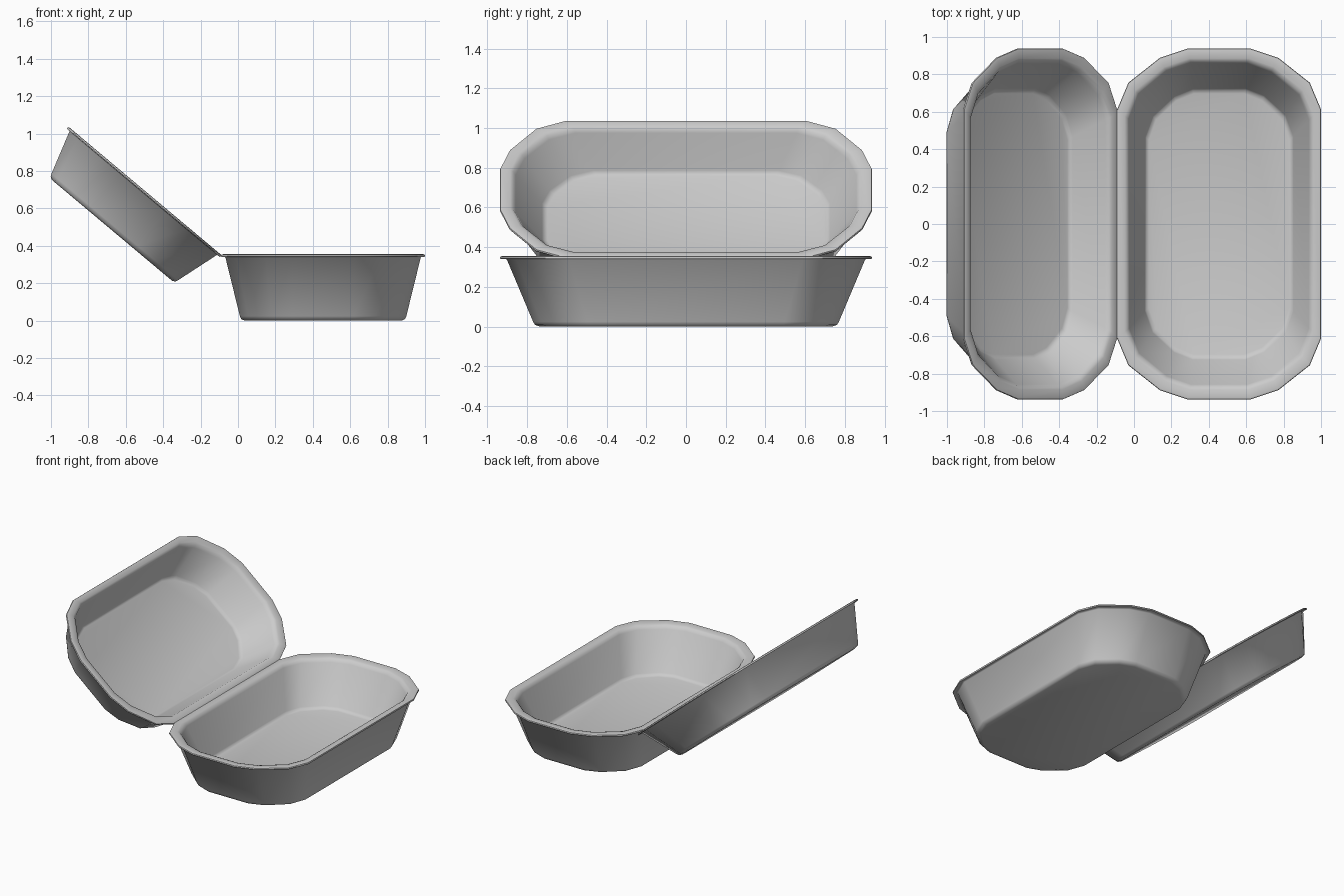
import bpy, bmesh
from math import radians
from mathutils import Matrix, Vector

if "Cube" in bpy.data.objects:
    bpy.data.objects.remove(bpy.data.objects["Cube"])

HINGE = Vector((-0.088, 0, 0.35))


def outline(hx, hy):
    """Rounded rectangle with three-segment corners; corners grow towards the rim."""
    t = (hy - 0.715) / 0.2225
    cx, cy = 0.25 + 0.125 * t, 0.255 + 0.07 * t
    q = [(hx - cx + cx * a, hy - cy + cy * b)
         for a, b in ((1, 0), (0.84, 0.44), (0.39, 0.85), (0, 1))]
    half = q + [(-x, y) for x, y in reversed(q)]
    return half + [(-x, -y) for x, y in half]


def tray(name, h, trim, matrix):
    # half width, half length, height: outside up, over the lip, down the inside
    profile = [
        (0.420, 0.735, 0), (0.437, 0.760, 0.008), (0.445, 0.770, 0.024),
        (0.522, 0.902, h - 0.018), (0.528, 0.915, h - 0.012),
        (0.543, 0.935, h - 0.014), (0.545, 0.9375, h - 0.009),
        (0.543, 0.935, h - 0.002), (0.535, 0.925, h),
        (0.505, 0.885, h - 0.003), (0.490, 0.870, h - 0.010),
        (0.480, 0.858, h - 0.030), (0.397, 0.725, 0.064),
        (0.390, 0.715, 0.052), (0.375, 0.697, 0.046)]
    bm = bmesh.new()
    rings = []
    for hx, hy, z in profile:
        hx -= trim * (hy - 0.715) / 0.2225
        rings.append([bm.verts.new((x, y, z)) for x, y in outline(hx, hy)])
    n = len(rings[0])
    for a, b in zip(rings, rings[1:]):
        for i in range(n):
            j = (i + 1) % n
            bm.faces.new((a[i], a[j], b[j], b[i]))
    bm.faces.new(list(reversed(rings[0])))
    bm.faces.new(rings[-1])
    bm.transform(matrix)
    bmesh.ops.recalc_face_normals(bm, faces=bm.faces)
    return finish(bm, name)


def finish(bm, name):
    mesh = bpy.data.meshes.new(name)
    bm.to_mesh(mesh)
    bm.free()
    ob = bpy.data.objects.new(name, mesh)
    bpy.context.collection.objects.link(ob)
    bpy.ops.object.select_all(action='DESELECT')
    ob.select_set(True)
    bpy.context.view_layer.objects.active = ob
    bpy.ops.object.shade_smooth_by_angle(angle=radians(42))
    return ob


# Base tray standing on the ground
tray("base_tray", 0.355, 0, Matrix.Translation((0.455, 0, 0)))

# Shallower lid tray, swung open about the hinge
tray("lid_tray", 0.275, 0.01,
     Matrix.Translation(HINGE) @ Matrix.Rotation(radians(40), 4, 'Y')
     @ Matrix.Translation((-0.534, 0, -0.275)))

# Thin hinge strip joining the two rims
bm = bmesh.new()
bmesh.ops.create_cube(bm, size=1, matrix=Matrix.Translation(HINGE - Vector((0, 0, 0.004)))
                      @ Matrix.Diagonal((0.014, 1.22, 0.008, 1)))
finish(bm, "hinge_strip")
